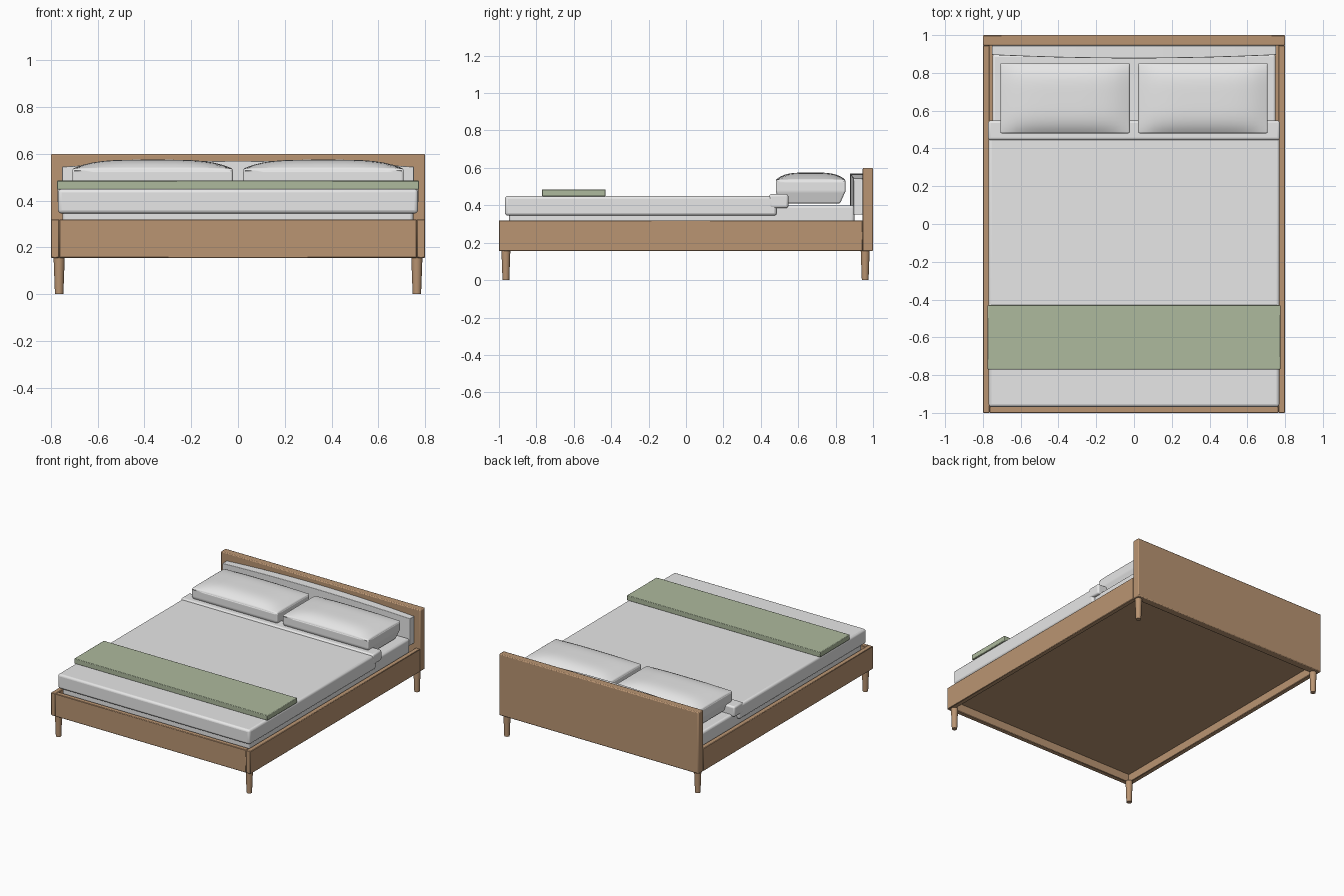
import bpy
import bmesh
from mathutils import Vector

if "Cube" in bpy.data.objects:
    bpy.data.objects.remove(bpy.data.objects["Cube"], do_unlink=True)


def material(name, rgb):
    mat = bpy.data.materials.new(name)
    mat.use_nodes = True
    color = (*rgb, 1)
    mat.diffuse_color = color
    bsdf = next(n for n in mat.node_tree.nodes if n.type == "BSDF_PRINCIPLED")
    bsdf.inputs["Base Color"].default_value = color
    return mat


WOOD = material("warm wood", (0.49, 0.30, 0.17))
LINEN = material("white linen", (0.8, 0.8, 0.8))
GREEN = material("sage green", (0.42, 0.49, 0.34))


def finish(name, bm, mat, bevel, segments):
    mesh = bpy.data.meshes.new(name)
    bm.to_mesh(mesh)
    bm.free()
    mesh.materials.append(mat)
    obj = bpy.data.objects.new(name, mesh)
    bpy.context.collection.objects.link(obj)
    if bevel:
        mod = obj.modifiers.new("soft edges", "BEVEL")
        mod.width = bevel
        mod.segments = segments
        mod.limit_method = "ANGLE"
        mod.angle_limit = 0.7
    bpy.ops.object.select_all(action="DESELECT")
    bpy.context.view_layer.objects.active = obj
    obj.select_set(True)
    bpy.ops.object.shade_smooth_by_angle()
    return obj


def box(name, lo, hi, mat, bevel=0.003, segments=1, cuts=0, shape=None):
    """Box between two corners; shape(u, v, w, co) may bend its grid, u v w in -1..1."""
    lo, hi = Vector(lo), Vector(hi)
    mid, half = (lo + hi) / 2, (hi - lo) / 2
    bm = bmesh.new()
    bmesh.ops.create_cube(bm, size=2)
    if cuts:
        bmesh.ops.subdivide_edges(bm, edges=bm.edges[:], cuts=cuts, use_grid_fill=True)
    for vert in bm.verts:
        u, v, w = vert.co
        vert.co = mid + vert.co * half
        if shape:
            shape(u, v, w, vert.co)
    return finish(name, bm, mat, bevel, segments)


# Wooden frame
for side, s in (("left", 1), ("right", -1)):
    inner, outer = sorted((s * 0.765, s * 0.8))
    box(side + "_rail", (inner, -1, 0.155), (outer, 0.945, 0.32), WOOD)
box("foot_rail", (-0.765, -1, 0.155), (0.765, -0.965, 0.32), WOOD)
box("headboard", (-0.8, 0.945, 0.155), (0.8, 1, 0.6), WOOD, 0.006, 2)
box("base_panel", (-0.765, -0.965, 0.215), (0.765, 0.945, 0.26), WOOD, 0)

# Tapered round legs
for end, y in (("front", -0.963), ("back", 0.958)):
    for side, s in (("left", 1), ("right", -1)):
        bm = bmesh.new()
        bmesh.ops.create_cone(bm, cap_ends=True, segments=20,
                              radius1=0.018, radius2=0.024, depth=0.16)
        bmesh.ops.translate(bm, verts=bm.verts, vec=(s * 0.765, y, 0.08))
        finish(end + "_" + side + "_leg", bm, WOOD, 0, 1)

# Mattress, duvet with its folded end, and throw
box("mattress", (-0.75, -0.945, 0.26), (0.75, 0.9, 0.4), LINEN, 0.015, 3)
box("duvet", (-0.77, -0.968, 0.345), (0.77, 0.485, 0.45), LINEN, 0.015, 3)
box("duvet_fold", (-0.772, 0.445, 0.385), (0.772, 0.547, 0.46), LINEN, 0.012, 3)
box("throw", (-0.775, -0.77, 0.448), (0.775, -0.43, 0.485), GREEN, 0.004, 2)


# Bolster swelling forward and upward at its middle
def swell(u, v, w, co):
    rise = 1 - u * u
    if v < 0:
        co.y += 0.018 * rise * v
    if w > 0:
        co.z += 0.025 * rise * w


box("headrest_cushion", (-0.752, 0.895, 0.35), (0.752, 0.945, 0.545),
    LINEN, 0.015, 3, 15, swell)


# Domed pillows, drawn in toward the underside
def plump(u, v, w, co):
    dome = (1 - u ** 4) * (1 - v ** 4)
    if w > 0:
        co.z += 0.038 * dome * w
    else:
        co.y += 0.028 * v * w
        co.x += 0.02 * u * w


for side, s in (("left", 1), ("right", -1)):
    near, far = sorted((s * 0.022, s * 0.708))
    box(side + "_pillow", (near, 0.48, 0.41), (far, 0.852, 0.537),
        LINEN, 0.018, 3, 15, plump)
